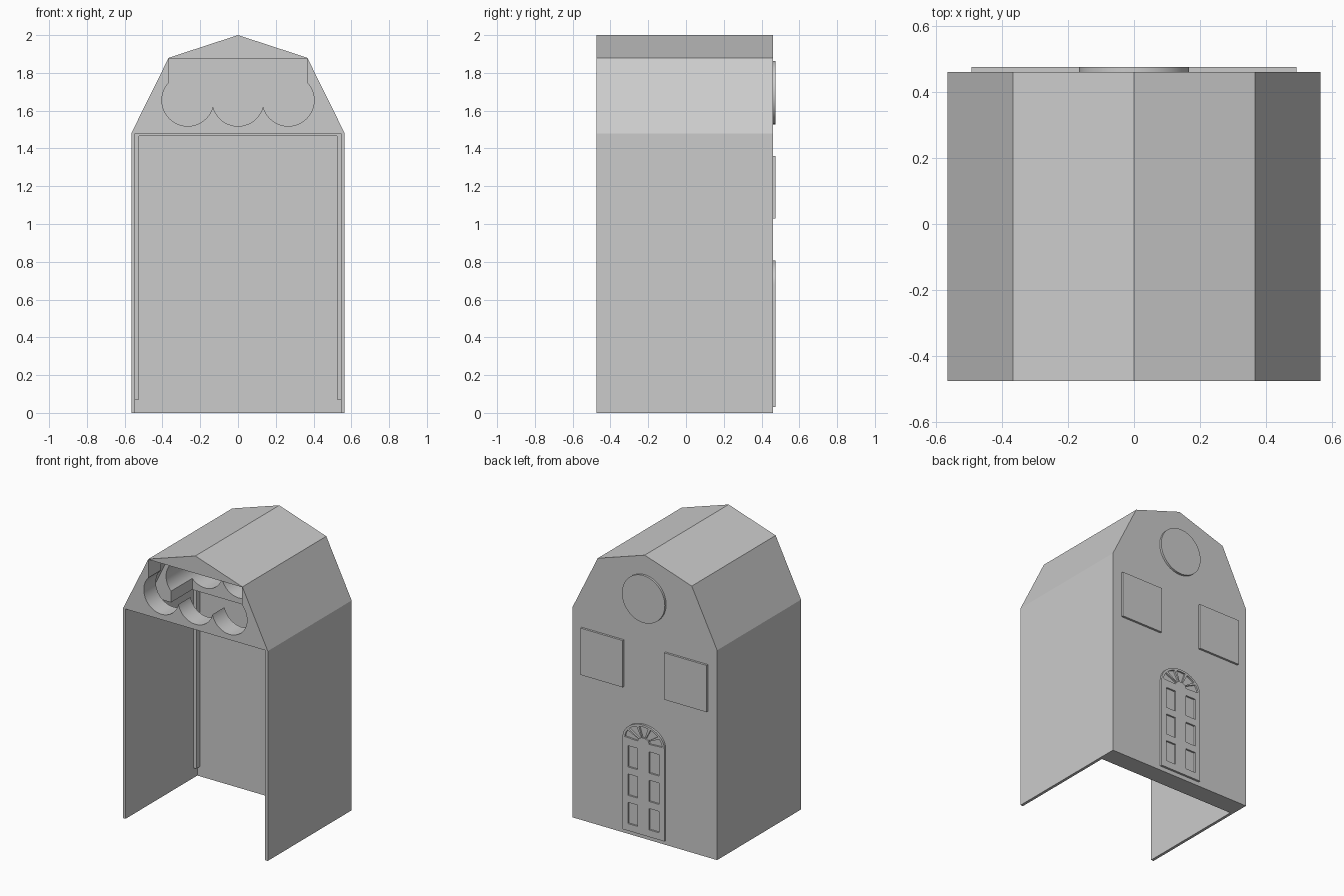
import bpy
import bmesh
from math import cos, sin, pi, radians

start = bpy.data.objects.get("Cube")
if start:
    bpy.data.objects.remove(start, do_unlink=True)

grey = bpy.data.materials.new("plain_grey")
grey.use_nodes = True
colour = (0.6, 0.6, 0.6, 1)
grey.diffuse_color = colour
grey.node_tree.nodes["Principled BSDF"].inputs["Base Color"].default_value = colour

FRONT, BACK = -0.475, 0.46
INNER_BACK = 0.325
FACE = 0.475


def prism(name, outline, y0, y1):
    """Extrude an x-z outline along y."""
    bm = bmesh.new()
    face = bm.faces.new([bm.verts.new((x, y0, z)) for x, z in outline])
    moved = bmesh.ops.extrude_face_region(bm, geom=[face])["geom"]
    verts = [v for v in moved if isinstance(v, bmesh.types.BMVert)]
    bmesh.ops.translate(bm, verts=verts, vec=(0, y1 - y0, 0))
    bmesh.ops.recalc_face_normals(bm, faces=bm.faces)
    mesh = bpy.data.meshes.new(name)
    bm.to_mesh(mesh)
    bm.free()
    mesh.materials.append(grey)
    obj = bpy.data.objects.new(name, mesh)
    bpy.context.collection.objects.link(obj)
    return obj


def rect(x0, x1, z0, z1):
    return [(x0, z0), (x1, z0), (x1, z1), (x0, z1)]


def arc(cx, cz, rx, rz, a0, a1, steps):
    angles = [a0 + (a1 - a0) * i / steps for i in range(steps + 1)]
    return [(cx + rx * cos(a), cz + rz * sin(a)) for a in angles]


def disc(cx, cz, r, steps=48):
    return arc(cx, cz, r, r, 0, 2 * pi, steps)[:-1]


def cut(target, cutter):
    """Subtract the cutter, keep the result and drop the cutter."""
    cutter.hide_render = True
    mod = target.modifiers.new("cut", "BOOLEAN")
    mod.operation = "DIFFERENCE"
    mod.solver = "EXACT"
    mod.object = cutter
    deps = bpy.context.evaluated_depsgraph_get()
    mesh = bpy.data.meshes.new_from_object(target.evaluated_get(deps))
    target.modifiers.clear()
    target.data = mesh
    bpy.data.objects.remove(cutter, do_unlink=True)


def smooth(obj):
    bpy.ops.object.select_all(action="DESELECT")
    obj.select_set(True)
    bpy.context.view_layer.objects.active = obj
    bpy.ops.object.shade_smooth_by_angle(angle=radians(25))


# House body with a two-slope roof
half = [(0.565, 0), (0.565, 1.48), (0.367, 1.88)]
body = prism("house_body", half + [(0, 2)] + [(-x, z) for x, z in reversed(half)],
             FRONT, BACK)

# Room, open at the front and below
cut(body, prism("room_cutter", rect(-0.545, 0.545, -0.2, 1.48), -0.6, INNER_BACK))

# Scalloped trough through the attic
cut(body, prism("trough_cutter", rect(-0.364, 0.364, 1.645, 1.877), -0.6, INNER_BACK))
for x in (-0.266, 0, 0.266):
    cut(body, prism("scallop_cutter", disc(x, 1.655, 0.137), -0.6, INNER_BACK))

# Cross slot behind the gable, then the hatch in the attic floor
slot = [(0.535, 1.4), (0.535, 1.48), (0.35, 1.86)]
cut(body, prism("slot_cutter", slot + [(-x, z) for x, z in reversed(slot)],
                -0.34, -0.226))
cut(body, prism("hatch_cutter", rect(-0.364, 0.364, 1.4, 1.7), -0.3, 0.01))
smooth(body)

# Slim frame on the inside of the back wall
for side, name in ((1, "left"), (-1, "right")):
    prism("inner_frame_" + name, rect(side * 0.523, side * 0.545, 0.07, 1.48),
          0.282, INNER_BACK)
prism("inner_frame_top", rect(-0.523, 0.523, 1.465, 1.48), 0.282, INNER_BACK)

# Raised windows on the back
for side, name in ((1, "left"), (-1, "right")):
    prism("window_" + name, rect(side * 0.162, side * 0.492, 1.03, 1.36), BACK, FACE)
smooth(prism("round_window", disc(0, 1.695, 0.167, 64), BACK, FACE))

# Arched door with six sunken panels and a fanlight
SPRING = 0.68
door = prism("door", [(-0.163, 0.03), (0.163, 0.03)]
             + arc(0, SPRING, 0.163, 0.127, 0, pi, 32), BACK, FACE)
for side in (1, -1):
    for top in (0.63, 0.43, 0.23):
        cut(door, prism("panel_cutter",
                        rect(side * 0.045, side * 0.122, top - 0.15, top), 0.463, 0.5))
for i in range(5):
    a0 = pi * i / 5 + 0.07
    a1 = pi * (i + 1) / 5 - 0.07
    wedge = arc(0, SPRING, 0.146, 0.112, a0, a1, 6) + arc(0, SPRING, 0.045, 0.035, a1, a0, 2)
    cut(door, prism("fan_cutter", wedge, 0.463, 0.5))
smooth(door)
